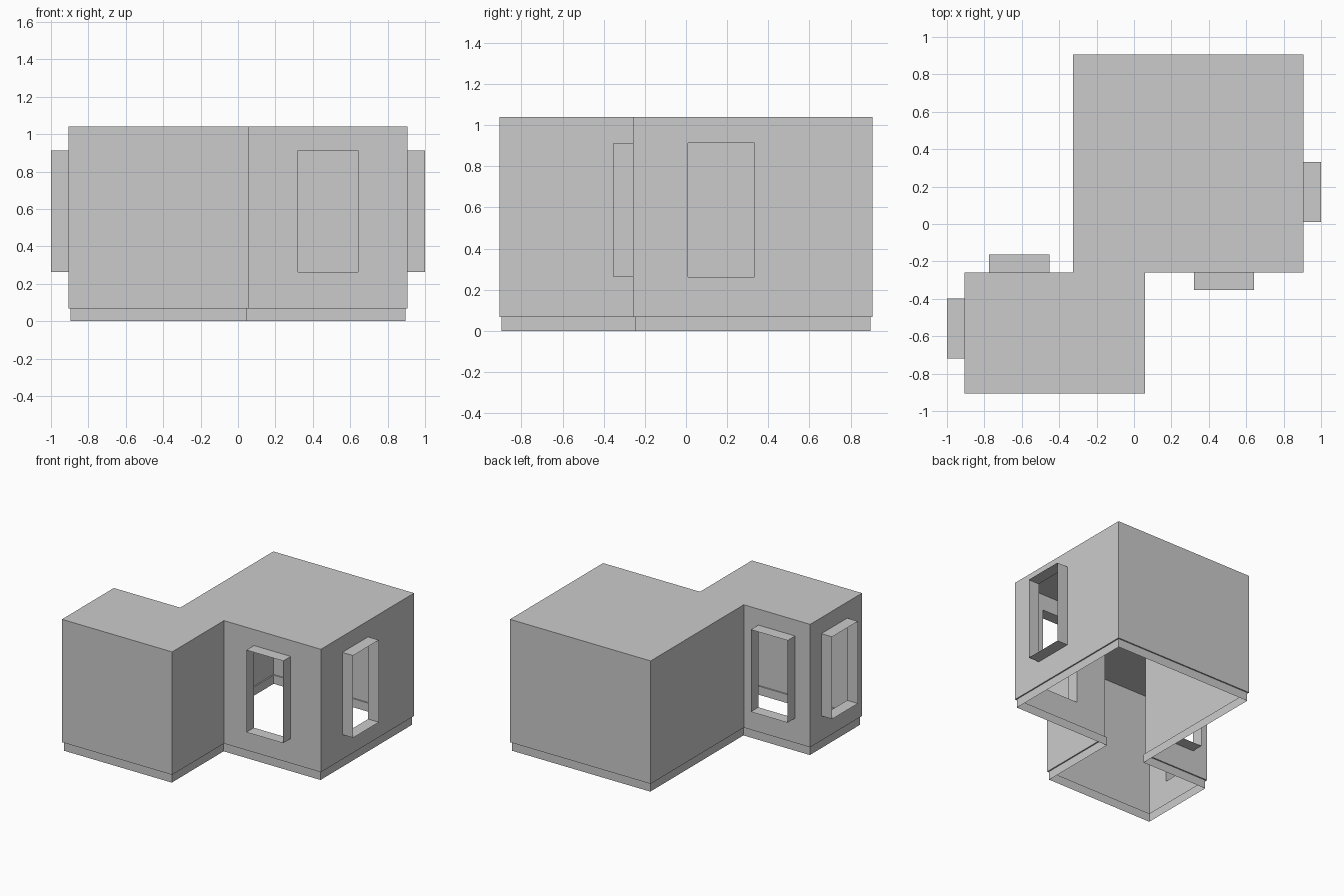
import bpy, bmesh
from mathutils import Vector

if "Cube" in bpy.data.objects:
    bpy.data.objects.remove(bpy.data.objects["Cube"])

# L-shaped outline of the two rooms, counter-clockwise
OUTLINE = [(-.906, -.906), (.058, -.906), (.058, -.258), (.906, -.258),
           (.906, .906), (-.325, .906), (-.325, -.258), (-.906, -.258)]
BASE_TOP, ROOF = .068, 1.04
SILL, LINTEL, DEPTH, INSET = .263, .913, .094, .01
# outline edge index -> window start and end, as distance along that edge
WINDOWS = {2: (.262, .584), 3: (.268, .590), 6: (.127, .449), 7: (.140, .462)}


def edge(i):
    a = Vector((*OUTLINE[i], 0))
    b = Vector((*OUTLINE[(i + 1) % len(OUTLINE)], 0))
    d = (b - a).normalized()
    return a, d, (b - a).length, Vector((d.y, -d.x, 0))


def inset_corner(i):
    # both neighbouring edges move inward by INSET
    return edge(i)[0] - (edge(i)[3] + edge(i - 1)[3]) * INSET


def face(bm, pts):
    return bm.faces.new([bm.verts.new(p) for p in pts])


def finish(bm, name):
    bmesh.ops.remove_doubles(bm, verts=bm.verts, dist=1e-5)
    mesh = bpy.data.meshes.new(name)
    bm.to_mesh(mesh)
    bm.free()
    bpy.context.collection.objects.link(bpy.data.objects.new(name, mesh))


def up(p, z):
    return Vector((p.x, p.y, z))


# Walls with window openings, and the flat roof
bm = bmesh.new()
for i in range(len(OUTLINE)):
    a, d, length, n = edge(i)
    panels = [(0, length, BASE_TOP, ROOF)]
    if i in WINDOWS:
        s, e = WINDOWS[i]
        panels = [(0, s, BASE_TOP, ROOF), (e, length, BASE_TOP, ROOF),
                  (s, e, BASE_TOP, SILL), (s, e, LINTEL, ROOF)]
    for u0, u1, z0, z1 in panels:
        p, q = a + d * u0, a + d * u1
        face(bm, [up(p, z0), up(q, z0), up(q, z1), up(p, z1)])
face(bm, [(x, y, ROOF) for x, y in OUTLINE])
finish(bm, "walls_and_roof")

# Slightly recessed base strip with the small ledge above it
bm = bmesh.new()
for i in range(len(OUTLINE)):
    j = (i + 1) % len(OUTLINE)
    p, q = inset_corner(i), inset_corner(j)
    face(bm, [p, q, up(q, BASE_TOP), up(p, BASE_TOP)])
    face(bm, [up(p, BASE_TOP), up(q, BASE_TOP),
              up(edge(j)[0], BASE_TOP), up(edge(i)[0], BASE_TOP)])
finish(bm, "base_strip")

# Thin window surrounds projecting from the walls
for k, (i, (s, e)) in enumerate(WINDOWS.items()):
    a, d, length, n = edge(i)
    rim = [up(a + d * u, z) for u, z in
           ((s, SILL), (e, SILL), (e, LINTEL), (s, LINTEL))]
    bm = bmesh.new()
    for m in range(4):
        p, q = rim[m], rim[(m + 1) % 4]
        face(bm, [p, q, q + n * DEPTH, p + n * DEPTH][::-1])
    finish(bm, f"window_surround_{k + 1}")
